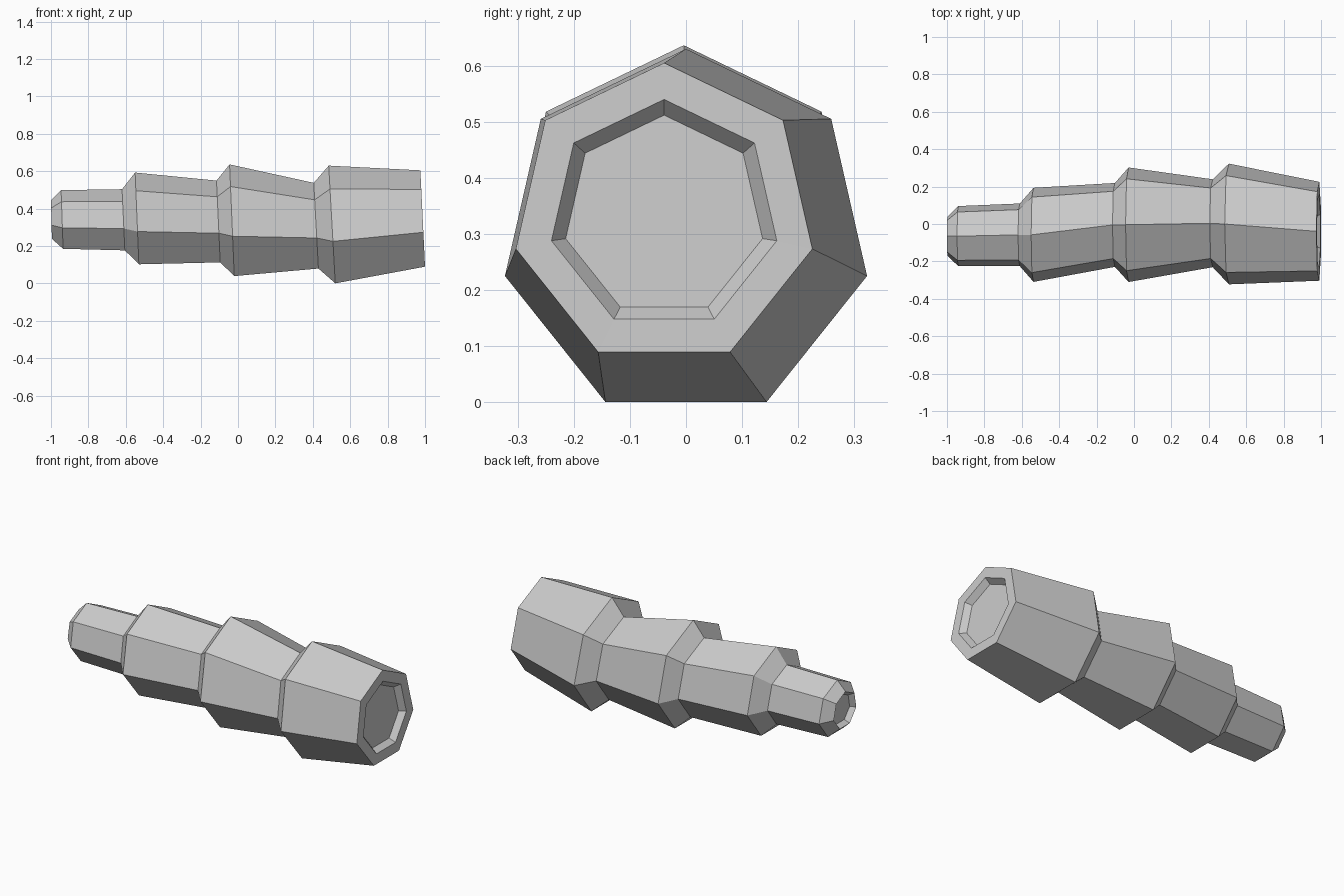
import bpy, bmesh, math

if "Cube" in bpy.data.objects:
    bpy.data.objects.remove(bpy.data.objects["Cube"])

SIDES = 7

# Stations along the stepped stalk: x at top, x at bottom, centre y, centre z, radius
stations = [
    (-0.970, -0.965, -0.065, 0.335, 0.088),   # floor of small socket
    (-1.000, -0.995, -0.065, 0.336, 0.108),   # small rim
    (-0.946, -0.935, -0.065, 0.334, 0.165),   # chamfered tip
    (-0.620, -0.605, -0.058, 0.332, 0.172),
    (-0.550, -0.530, -0.058, 0.335, 0.258),   # first flare
    (-0.115, -0.095, -0.005, 0.320, 0.230),
    (-0.045, -0.020, -0.004, 0.3225, 0.314),  # second flare
    (0.405, 0.430, 0.004, 0.297, 0.241),
    (0.485, 0.520, 0.000, 0.299, 0.331),      # third flare
    (0.975, 1.000, -0.039, 0.334, 0.271),     # large end
    (0.978, 0.997, -0.039, 0.334, 0.206),     # socket lip
    (0.945, 0.963, -0.039, 0.332, 0.180),     # socket floor
]


def add_ring(bm, x_top, x_bottom, cy, cz, r):
    """Heptagon with a point up, leaning from x_bottom to x_top."""
    low = -math.cos(math.pi / SIDES)
    ring = []
    for i in range(SIDES):
        a = 2 * math.pi * i / SIDES
        t = (math.cos(a) - low) / (1 - low)
        x = x_bottom + (x_top - x_bottom) * t
        ring.append(bm.verts.new((x, cy + r * math.sin(a), cz + r * math.cos(a))))
    return ring


bm = bmesh.new()
rings = [add_ring(bm, *s) for s in stations]

# Skin between neighbouring rings, then close both socket floors
for a, b in zip(rings, rings[1:]):
    for i in range(SIDES):
        j = (i + 1) % SIDES
        bm.faces.new((a[i], a[j], b[j], b[i]))
bm.faces.new(rings[0])
bm.faces.new(rings[-1])
bmesh.ops.recalc_face_normals(bm, faces=bm.faces[:])

mesh = bpy.data.meshes.new("stepped_stalk")
bm.to_mesh(mesh)
bm.free()
stalk = bpy.data.objects.new("stepped_stalk", mesh)
bpy.context.collection.objects.link(stalk)
